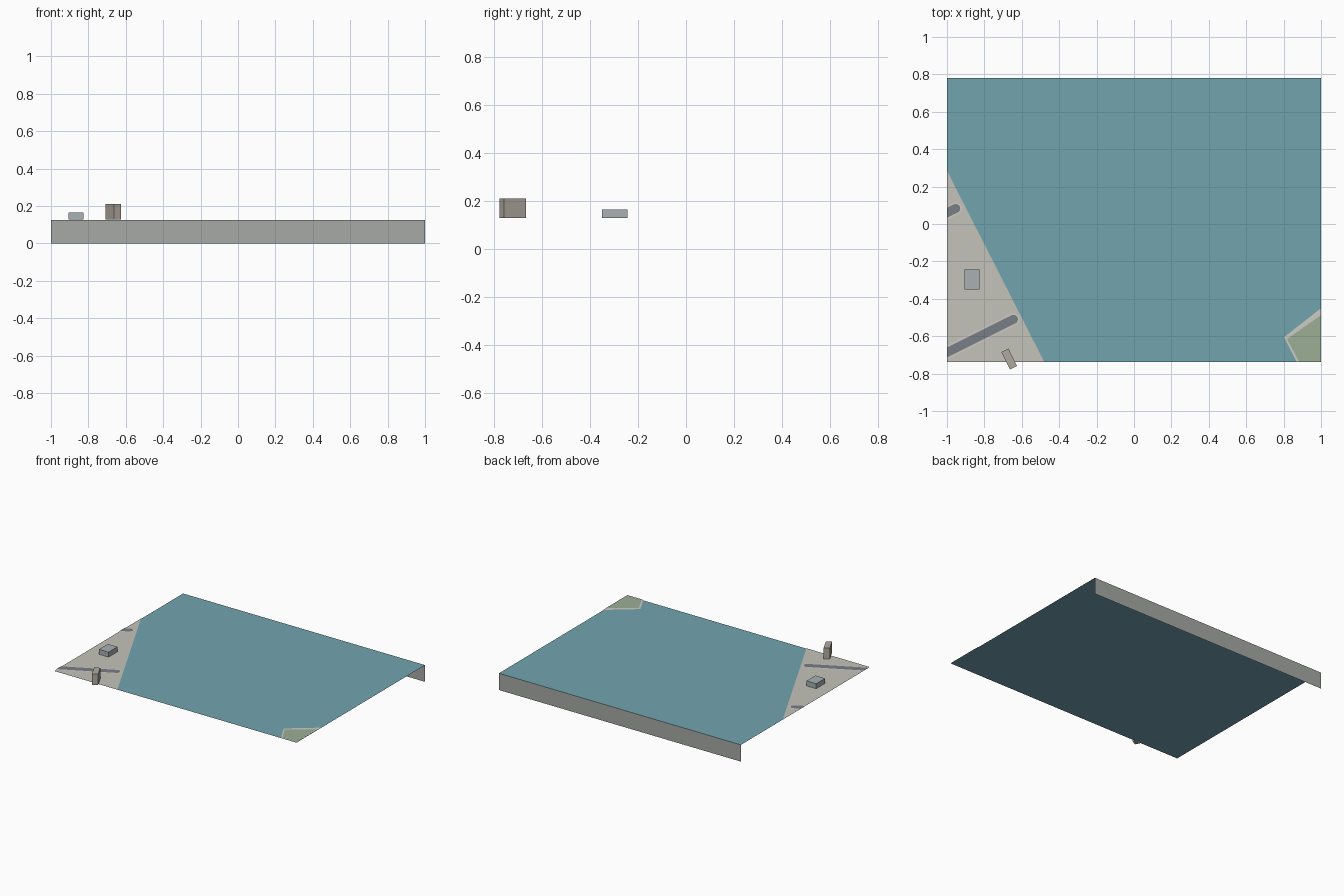
import bpy, bmesh, math
from mathutils import Vector

if "Cube" in bpy.data.objects:
    bpy.data.objects.remove(bpy.data.objects["Cube"])

Z = 0.125          # water level
STEP = 0.0015      # gap between stacked ground layers
SOUTH, NORTH = -0.737, 0.78


def material(name, rgb):
    m = bpy.data.materials.new(name)
    m.diffuse_color = (*rgb, 1)
    m.use_nodes = True
    m.node_tree.nodes["Principled BSDF"].inputs["Base Color"].default_value = m.diffuse_color
    return m


WATER = material("water_blue", (0.17, 0.37, 0.43))
PAVING = material("paving", (0.55, 0.54, 0.49))
KERB = material("kerb_pale", (0.62, 0.60, 0.55))
ASPHALT = material("asphalt", (0.19, 0.21, 0.24))
GRASS = material("grass", (0.33, 0.43, 0.30))
WALL = material("wall_grey", (0.38, 0.40, 0.38))
STONE = material("stone", (0.43, 0.40, 0.35))
SLATE = material("slate", (0.39, 0.44, 0.45))


def shape(name, points, mat, height=0):
    """Flat polygon, optionally extruded upward into a prism."""
    bm = bmesh.new()
    face = bm.faces.new([bm.verts.new(p) for p in points])
    if height:
        ext = bmesh.ops.extrude_face_region(bm, geom=[face], use_keep_orig=True)
        top = [v for v in ext["geom"] if isinstance(v, bmesh.types.BMVert)]
        bmesh.ops.translate(bm, verts=top, vec=(0, 0, height))
        bmesh.ops.recalc_face_normals(bm, faces=bm.faces)
    me = bpy.data.meshes.new(name)
    bm.to_mesh(me)
    bm.free()
    me.materials.append(mat)
    ob = bpy.data.objects.new(name, me)
    bpy.context.collection.objects.link(ob)
    return ob


def layer(name, pts, mat, level):
    return shape(name, [(x, y, Z + level * STEP) for x, y in pts], mat)


def road(name, end, half, mat, level, slope=math.radians(26.5)):
    """Strip from the west border to a rounded end."""
    e = Vector(end)
    arc = [(e.x + half * math.cos(slope + a), e.y + half * math.sin(slope + a))
           for a in (math.pi * (i / 10 - 0.5) for i in range(11))]
    lower, upper = arc[0], arc[-1]
    def at_border(p):
        return (-1, p[1] - (p[0] + 1) * math.tan(slope))
    layer(name, [at_border(lower)] + arc + [at_border(upper)], mat, level)


def building(name, cx, cy, sx, sy, z0, z1, angle, mat):
    c, s = math.cos(angle), math.sin(angle)
    pts = []
    for ux, uy in ((-1, -1), (1, -1), (1, 1), (-1, 1)):
        x, y = ux * sx / 2, uy * sy / 2
        pts.append((cx + c * x - s * y, cy + s * x + c * y, z0))
    shape(name, pts, mat, z1 - z0)


# Water sheet and the quay wall along the back
layer("water", [(-1, SOUTH), (1, SOUTH), (1, NORTH), (-1, NORTH)], WATER, 0)
shape("back_wall", [(1, NORTH, 0), (-1, NORTH, 0), (-1, NORTH, Z), (1, NORTH, Z)], WALL)

# West bank
layer("west_bank", [(-1, SOUTH), (-0.48, SOUTH), (-1, 0.285)], PAVING, 2)

# East bank: pale kerb with grass inside
layer("east_kerb", [(0.87, SOUTH), (1, SOUTH), (1, -0.45), (0.802, -0.605)], KERB, 2)
layer("east_grass", [(0.883, SOUTH), (1, SOUTH), (1, -0.487), (0.818, -0.615)], GRASS, 3)

# Two roads, each with a pale border beneath
for name, end in (("south_road", (-0.645, -0.51)), ("north_road", (-0.953, 0.083))):
    road(name + "_border", end, 0.033, KERB, 3)
    road(name, end, 0.024, ASPHALT, 4)

# Buildings
building("low_building", -0.865, -0.297, 0.08, 0.105, Z + 2 * STEP, 0.165, 0, SLATE)
building("tower", -0.667, -0.722, 0.042, 0.104, Z + 2 * STEP, 0.21, math.radians(26.5), STONE)
